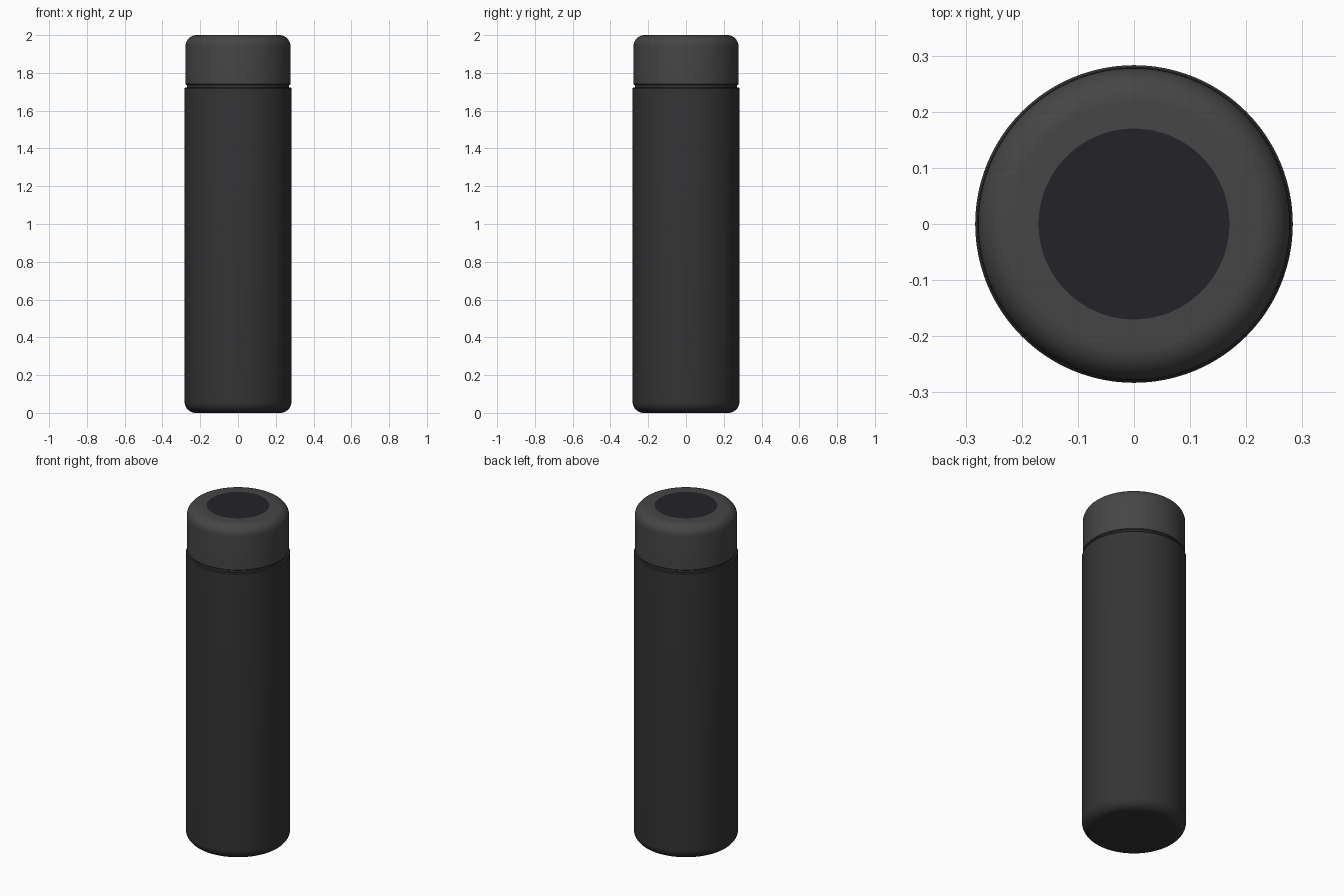
import bpy, bmesh, math

if "Cube" in bpy.data.objects:
    bpy.data.objects.remove(bpy.data.objects["Cube"])

SIDES = 128


def material(name, color):
    m = bpy.data.materials.new(name)
    m.diffuse_color = (*color, 1)
    m.use_nodes = True
    m.node_tree.nodes["Principled BSDF"].inputs["Base Color"].default_value = m.diffuse_color
    return m


def arc(r, z, rad, a0, a1, n=10):
    """Points of a fillet centred at (r, z), angles in degrees."""
    return [(r + rad * math.cos(math.radians(a0 + (a1 - a0) * i / n)),
             z + rad * math.sin(math.radians(a0 + (a1 - a0) * i / n)))
            for i in range(n + 1)]


def lathe(name, profile, mat):
    """Revolve an (r, z) profile around the z axis."""
    bm = bmesh.new()
    verts = [bm.verts.new((r, 0, z)) for r, z in profile]
    edges = [bm.edges.new(p) for p in zip(verts, verts[1:])]
    bmesh.ops.spin(bm, geom=verts + edges, cent=(0, 0, 0), axis=(0, 0, 1),
                   angle=math.tau, steps=SIDES, use_duplicate=False)
    bmesh.ops.remove_doubles(bm, verts=bm.verts, dist=1e-5)
    bmesh.ops.recalc_face_normals(bm, faces=bm.faces)
    mesh = bpy.data.meshes.new(name)
    bm.to_mesh(mesh)
    bm.free()
    obj = bpy.data.objects.new(name, mesh)
    bpy.context.collection.objects.link(obj)
    mesh.materials.append(mat)
    bpy.ops.object.select_all(action='DESELECT')
    obj.select_set(True)
    bpy.context.view_layer.objects.active = obj
    bpy.ops.object.shade_smooth_by_angle(angle=math.radians(35))
    return obj


body_mat = material("dark_shell", (0.035, 0.035, 0.037))
lid_mat = material("lid_shell", (0.06, 0.06, 0.06))
disc_mat = material("top_disc", (0.017, 0.016, 0.021))

# Body with rounded foot and a shallow neck rising into the lid
lathe("bottle_body",
      [(0, 0)] + arc(0.223, 0.06, 0.06, -90, 0)
      + [(0.283, 1.718), (0.279, 1.723), (0.271, 1.723), (0.271, 1.737), (0, 1.737)],
      body_mat)

# Lid with rounded shoulder
lathe("lid",
      [(0, 1.737), (0.274, 1.737), (0.278, 1.741)]
      + arc(0.218, 1.94, 0.06, 0, 90)
      + [(0.17, 2.0), (0.17, 1.99), (0, 1.99)],
      lid_mat)

# Flush round panel on top of the lid
lathe("lid_panel", [(0, 1.992), (0.17, 1.992), (0.17, 2.0), (0, 2.0)], disc_mat)
